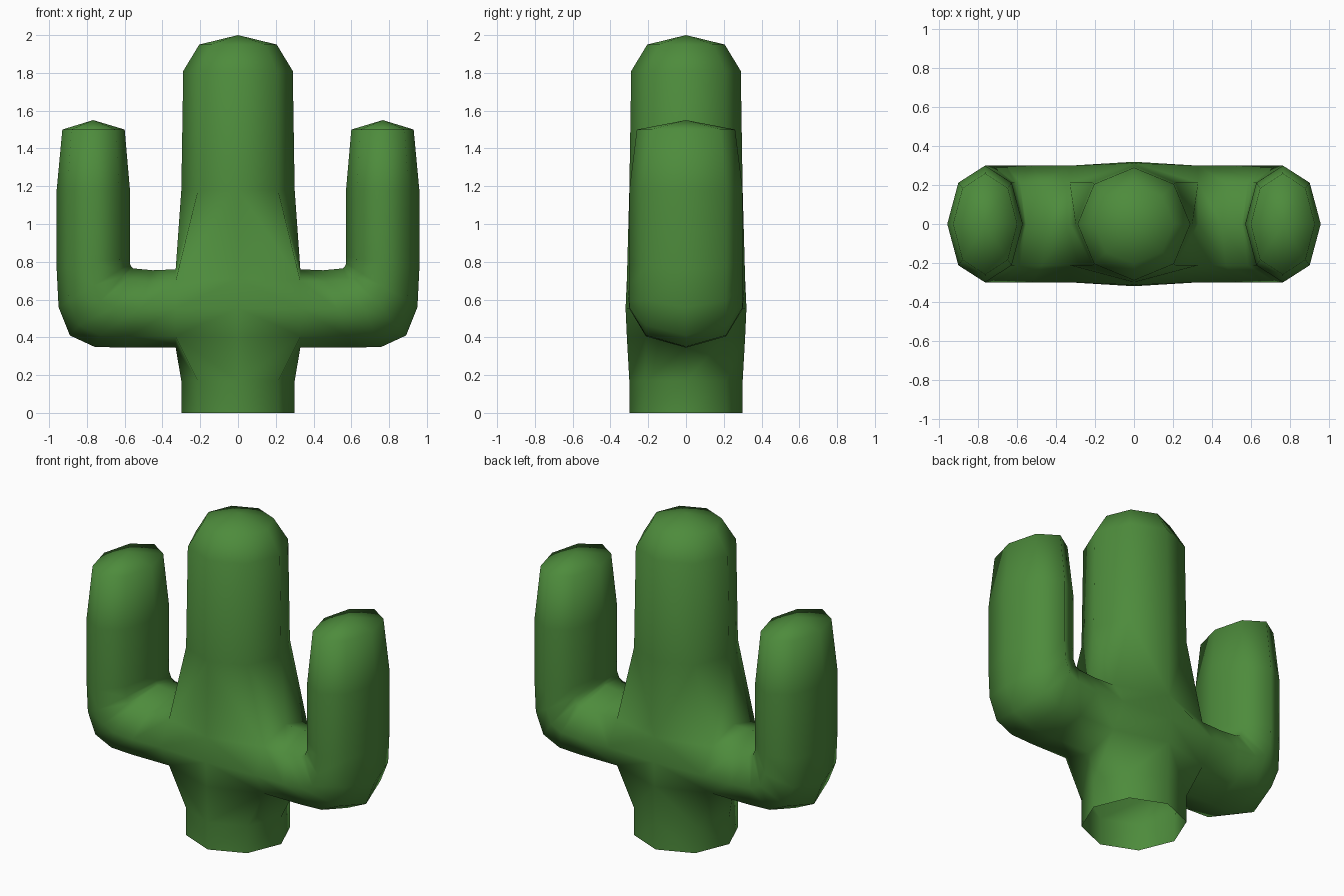
import bpy, bmesh, math
from mathutils import Vector

if "Cube" in bpy.data.objects:
    bpy.data.objects.remove(bpy.data.objects["Cube"])

green = bpy.data.materials.new("cactus green")
green.diffuse_color = (0.075, 0.26, 0.045, 1)
green.use_nodes = True
green.node_tree.nodes["Principled BSDF"].inputs["Base Color"].default_value = green.diffuse_color

bm = bmesh.new()


def face(*v):
    bm.faces.new(v)


def trunk_ring(z, r):
    # right half of an octagon, front to back
    out = []
    for j in range(5):
        a = math.radians(-90 + 45 * j)
        x = 0.0 if j in (0, 4) else r * math.cos(a)
        out.append(bm.verts.new((x, r * math.sin(a), z)))
    return out


def arm_ring(inner, outer, depth):
    # octagon spanning from the inner to the outer side of the arm
    i, o = Vector((inner[0], 0, inner[1])), Vector((outer[0], 0, outer[1]))
    mid, half = (i + o) / 2, (i - o) / 2
    out = []
    for k in range(8):
        t = math.radians(45 * k)
        out.append(bm.verts.new(mid + half * math.cos(t) + Vector((0, -depth * math.sin(t), 0))))
    return out


def loft(rings, closed):
    for p, q in zip(rings, rings[1:]):
        n = len(p)
        for k in range(n if closed else n - 1):
            m = (k + 1) % n
            face(p[k], p[m], q[m], q[k])


# trunk: open base, and upper part with a domed tip
low = [trunk_ring(0, 0.30), trunk_ring(0.17, 0.30)]
high = [trunk_ring(z, r) for z, r in ((1.18, 0.30), (1.81, 0.29), (1.95, 0.205))]
loft(low, False)
loft(high, False)
tip = bm.verts.new((0, 0, 2.0))
for j in range(4):
    face(high[-1][j], high[-1][j + 1], tip)

# arm: out, round the elbow and up
arm = [arm_ring(*s) for s in (
    ((0.33, 0.76), (0.33, 0.345), 0.30),
    ((0.45, 0.755), (0.60, 0.345), 0.30),
    ((0.555, 0.765), (0.76, 0.35), 0.30),
    ((0.565, 0.775), (0.89, 0.41), 0.30),
    ((0.572, 0.79), (0.95, 0.56), 0.30),
    ((0.572, 0.83), (0.96, 0.76), 0.30),
    ((0.572, 1.18), (0.96, 1.18), 0.30),
    ((0.60, 1.50), (0.93, 1.50), 0.26))]
loft(arm, True)
arm_tip = bm.verts.new((0.767, 0, 1.55))
for k in range(8):
    face(arm[-1][k], arm[-1][(k + 1) % 8], arm_tip)

# junction where the arm grows out of the trunk
A, T, B = arm[0], high[0], low[-1]
F, K = [[bm.verts.new((0, s * y, z)) for y, z in ((0.313, 0.71), (0.32, 0.555), (0.313, 0.40))]
        for s in (-1, 1)]
top_row = [F[0], A[1], A[0], A[7], K[0]]
bottom_row = [F[2], A[3], A[4], A[5], K[2]]
loft([T, top_row], False)
loft([B, bottom_row], False)
loft([F, [A[1], A[2], A[3]]], False)
loft([K, [A[7], A[6], A[5]]], False)

bmesh.ops.recalc_face_normals(bm, faces=bm.faces[:])
# make sure the trunk side faces outward
bm.faces.ensure_lookup_table()
f = bm.faces[0]
if f.normal.dot(Vector((0.4, -0.9, 0))) < 0:
    bmesh.ops.reverse_faces(bm, faces=bm.faces[:])
for f in bm.faces:
    f.smooth = True

mesh = bpy.data.meshes.new("cactus")
bm.to_mesh(mesh)
bm.free()
mesh.materials.append(green)
cactus = bpy.data.objects.new("cactus", mesh)
bpy.context.collection.objects.link(cactus)

# mirror to the left side
mod = cactus.modifiers.new("mirror", 'MIRROR')
mod.use_axis[0] = True
mod.use_clip = True
mod.merge_threshold = 0.001
